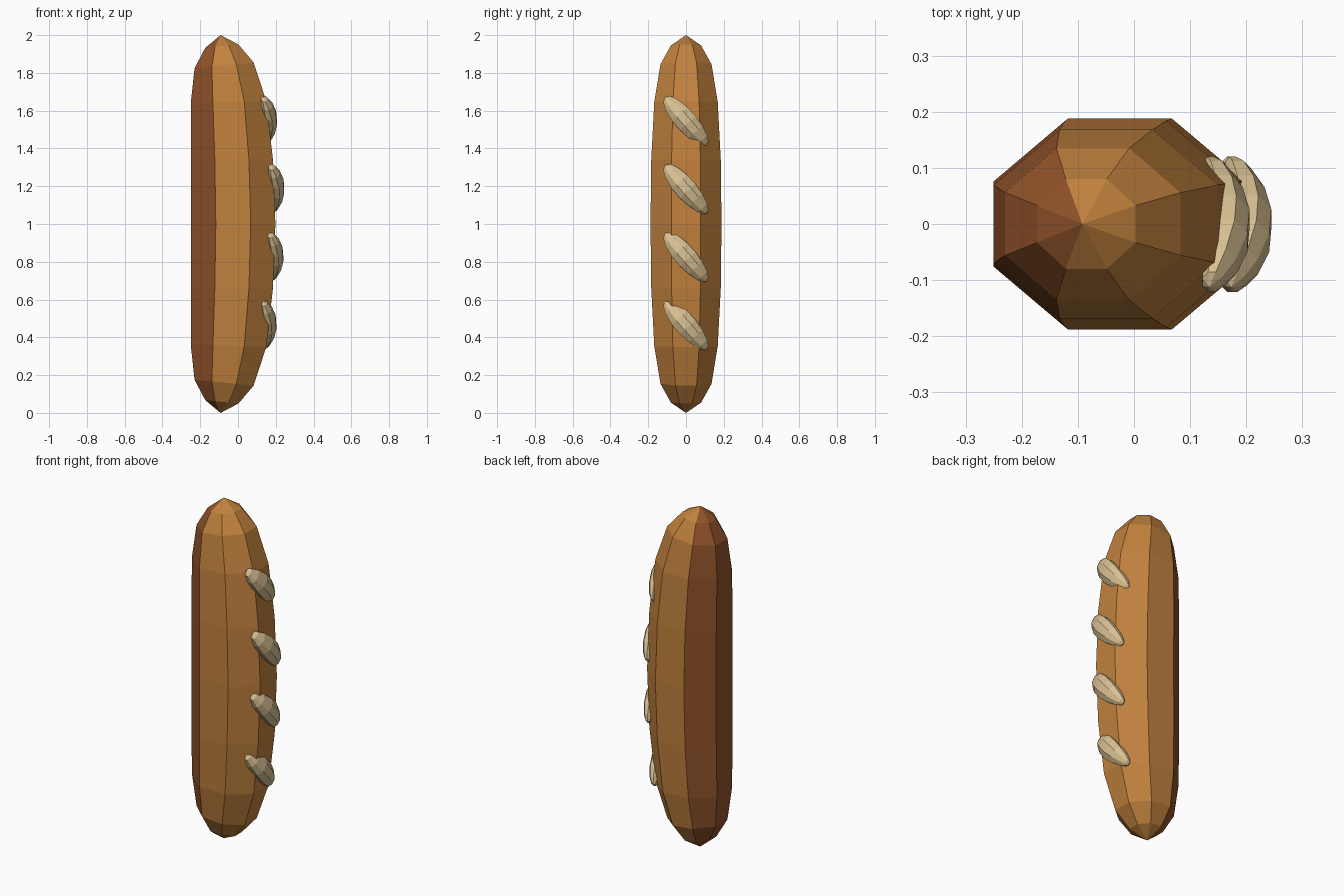
import bpy, bmesh, math
from mathutils import Vector

cube = bpy.data.objects.get("Cube")
if cube:
    bpy.data.objects.remove(cube, do_unlink=True)


def material(name, colour):
    m = bpy.data.materials.new(name)
    m.use_nodes = True
    m.diffuse_color = (*colour, 1)
    bsdf = m.node_tree.nodes["Principled BSDF"]
    bsdf.inputs["Base Color"].default_value = (*colour, 1)
    bsdf.inputs["Roughness"].default_value = 0.9
    return m


crust = material("golden crust", (0.53, 0.22, 0.047))
base = material("dark base crust", (0.28, 0.085, 0.023))
crumb = material("pale crumb", (0.69, 0.53, 0.29))

SIDES = 8


def loft(name, rings, start, end, materials, is_base=lambda side: False):
    """Skin a list of point rings and close both ends to a point."""
    bm = bmesh.new()
    loops = [[bm.verts.new(p) for p in ring] for ring in rings]
    tips = bm.verts.new(start), bm.verts.new(end)
    for i in range(SIDES):
        j = (i + 1) % SIDES
        faces = [bm.faces.new((tips[0], loops[0][j], loops[0][i])),
                 bm.faces.new((tips[1], loops[-1][i], loops[-1][j]))]
        for a, b in zip(loops, loops[1:]):
            faces.append(bm.faces.new((a[i], a[j], b[j], b[i])))
        for f in faces:
            f.material_index = int(is_base(i))
    bmesh.ops.recalc_face_normals(bm, faces=bm.faces)
    mesh = bpy.data.meshes.new(name)
    bm.to_mesh(mesh)
    bm.free()
    for m in materials:
        mesh.materials.append(m)
    obj = bpy.data.objects.new(name, mesh)
    bpy.context.collection.objects.link(obj)
    return obj


# Corner directions of an octagon whose flats face the axes
corners = []
for i in range(SIDES):
    a = math.tau * (i + 0.5) / SIDES
    corners.append((math.cos(a) / math.cos(math.pi / SIDES),
                    math.sin(a) / math.cos(math.pi / SIDES)))

# Loaf: flat base side, bulging top side, slightly tilted end rings
# Each row: base x, top x, half width, height at base, height at top
half = [(-0.173, 0.003, 0.08, 0.067, 0.05),
        (-0.23, 0.083, 0.135, 0.175, 0.145),
        (-0.25, 0.15, 0.168, 0.36, 0.35),
        (-0.25, 0.185, 0.184, 0.66, 0.66)]
middle = [(-0.248, 0.198, 0.188, 1.0, 1.0)]
upper = [(a, b, w, 2 - za, 2 - zb) for a, b, w, za, zb in reversed(half)]
rings = []
for xa, xb, w, za, zb in half + middle + upper:
    ring = []
    for cx, cy in corners:
        t = (cx + 1) / 2
        ring.append((xa + (xb - xa) * t, w * cy, za + (zb - za) * t))
    rings.append(ring)
loft("loaf", rings, (-0.092, 0, 0), (-0.092, 0, 2), [crust, base],
     lambda side: side in (2, 3, 4))

# Score marks: diagonal pods bent around the bulging side
along = Vector((0, 0.66, -0.75))
across = Vector((0, 0.75, 0.66))
outward = Vector((1, 0, 0))
LENGTH, WIDTH, DEPTH, BEND = 0.17, 0.056, 0.04, 0.032
profile = [(-0.92, 0.42), (-0.68, 0.76), (-0.3, 0.97), (0.08, 1),
           (0.45, 0.86), (0.78, 0.6), (0.95, 0.32)]


def pod_point(centre, t, u=0, v=0):
    return (centre + along * LENGTH * t + across * WIDTH * u
            + outward * (DEPTH * v - BEND * t * t))


for n, (x, z) in enumerate([(0.163, 0.465), (0.2, 0.825),
                            (0.205, 1.185), (0.166, 1.545)]):
    c = Vector((x, 0, z))
    pod = [[pod_point(c, t, r * cy, r * cx) for cx, cy in corners]
           for t, r in profile]
    loft(f"score_mark_{n + 1}", pod, pod_point(c, -1), pod_point(c, 1), [crumb])
